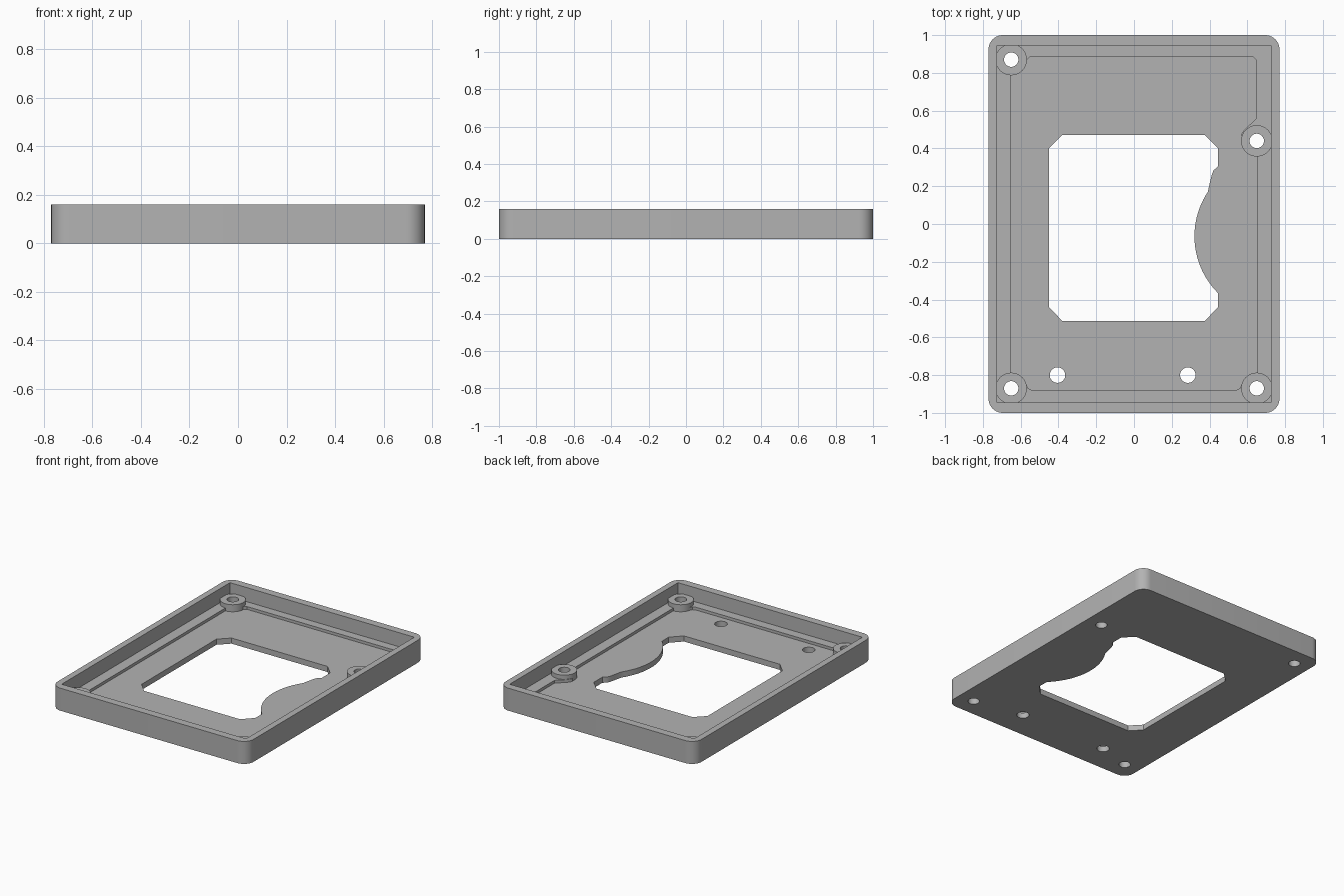
import bpy
import bmesh
from math import cos, sin, pi, radians

cube = bpy.data.objects.get("Cube")
if cube:
    bpy.data.objects.remove(cube)

HEIGHT, LEDGE, FLOOR, BOSS_TOP = 0.16, 0.06, 0.04, 0.09
BOSSES = [(-0.65, 0.87), (0.65, 0.44), (-0.65, -0.87), (0.65, -0.87)]
FLOOR_HOLES = [(-0.405, -0.8), (0.285, -0.8)]

grey = bpy.data.materials.new("plain grey")
grey.use_nodes = True
colour = (0.45, 0.45, 0.45, 1)
grey.diffuse_color = colour
grey.node_tree.nodes["Principled BSDF"].inputs["Base Color"].default_value = colour


def arc(cx, cy, r, start, end, steps):
    """Points along an arc, angles in degrees."""
    angles = [radians(start + (end - start) * i / steps) for i in range(steps + 1)]
    return [(cx + r * cos(a), cy + r * sin(a)) for a in angles]


def prism(name, outline, z0, z1):
    """Extrude a flat outline from z0 to z1."""
    bm = bmesh.new()
    face = bm.faces.new([bm.verts.new((x, y, z0)) for x, y in outline])
    new = bmesh.ops.extrude_face_region(bm, geom=[face])["geom"]
    top = [v for v in new if isinstance(v, bmesh.types.BMVert)]
    bmesh.ops.translate(bm, verts=top, vec=(0, 0, z1 - z0))
    bmesh.ops.recalc_face_normals(bm, faces=bm.faces)
    mesh = bpy.data.meshes.new(name)
    bm.to_mesh(mesh)
    bm.free()
    mesh.materials.append(grey)
    obj = bpy.data.objects.new(name, mesh)
    bpy.context.collection.objects.link(obj)
    return obj


def disc(name, centre, r, z0, z1):
    return prism(name, arc(*centre, r, 0, 352.5, 47), z0, z1)


def combine(target, tool, operation):
    """Apply a boolean and remove the tool."""
    mod = target.modifiers.new(tool.name, "BOOLEAN")
    mod.operation, mod.solver, mod.object = operation, "EXACT", tool
    bpy.context.view_layer.objects.active = target
    bpy.ops.object.modifier_apply(modifier=mod.name)
    bpy.data.objects.remove(tool)


# Outer shell with rounded corners
w, d, r = 0.77, 1.0, 0.075
shell = []
for i, (sx, sy) in enumerate([(1, 1), (-1, 1), (-1, -1), (1, -1)]):
    shell += arc(sx * (w - r), sy * (d - r), r, i * 90, i * 90 + 90, 10)
tray = prism("cover_tray", shell, 0, HEIGHT)

# Square-cornered cavity inside the rim
cavity = [(-0.725, -0.945), (0.725, -0.945), (0.725, 0.945), (-0.725, 0.945)]
combine(tray, prism("cavity", cavity, LEDGE, 0.3), "DIFFERENCE")

# Shallow recess leaving a ledge round the edge
recess = [(-0.65, -0.8), (-0.57, -0.85), (-0.56, -0.87), (-0.54, -0.88),
          (0.54, -0.88), (0.56, -0.87), (0.57, -0.85), (0.65, -0.8),
          (0.65, 0.4), (0.565, 0.47), (0.585, 0.5), (0.645, 0.555),
          (0.645, 0.87), (0.63, 0.885), (-0.55, 0.885), (-0.57, 0.865), (-0.65, 0.8)]
combine(tray, prism("recess", recess, FLOOR, 0.3), "DIFFERENCE")

# Round screw bosses
for centre in BOSSES:
    combine(tray, disc("boss", centre, 0.083, 0.02, BOSS_TOP), "UNION")

# Window with cut corners and a curved lobe on one side
window = [(-0.45, 0.4), (-0.45, -0.44), (-0.38, -0.513), (0.375, -0.513), (0.445, -0.44)]
window += arc(0.745, -0.065, 0.425, 225, 146.5, 24)
window += [(0.403, 0.225), (0.413, 0.265), (0.422, 0.285), (0.445, 0.305),
           (0.445, 0.4), (0.375, 0.47), (-0.38, 0.47)]
combine(tray, prism("window", window, -0.1, 0.3), "DIFFERENCE")

# Screw holes through bosses and floor
for centre in BOSSES:
    combine(tray, disc("boss_hole", centre, 0.038, -0.1, 0.3), "DIFFERENCE")
for centre in FLOOR_HOLES:
    combine(tray, disc("floor_hole", centre, 0.041, -0.1, 0.3), "DIFFERENCE")

# Smooth curved walls, crisp edges
bpy.ops.object.select_all(action="DESELECT")
tray.select_set(True)
bpy.context.view_layer.objects.active = tray
bpy.ops.object.shade_smooth_by_angle(angle=pi / 6)
